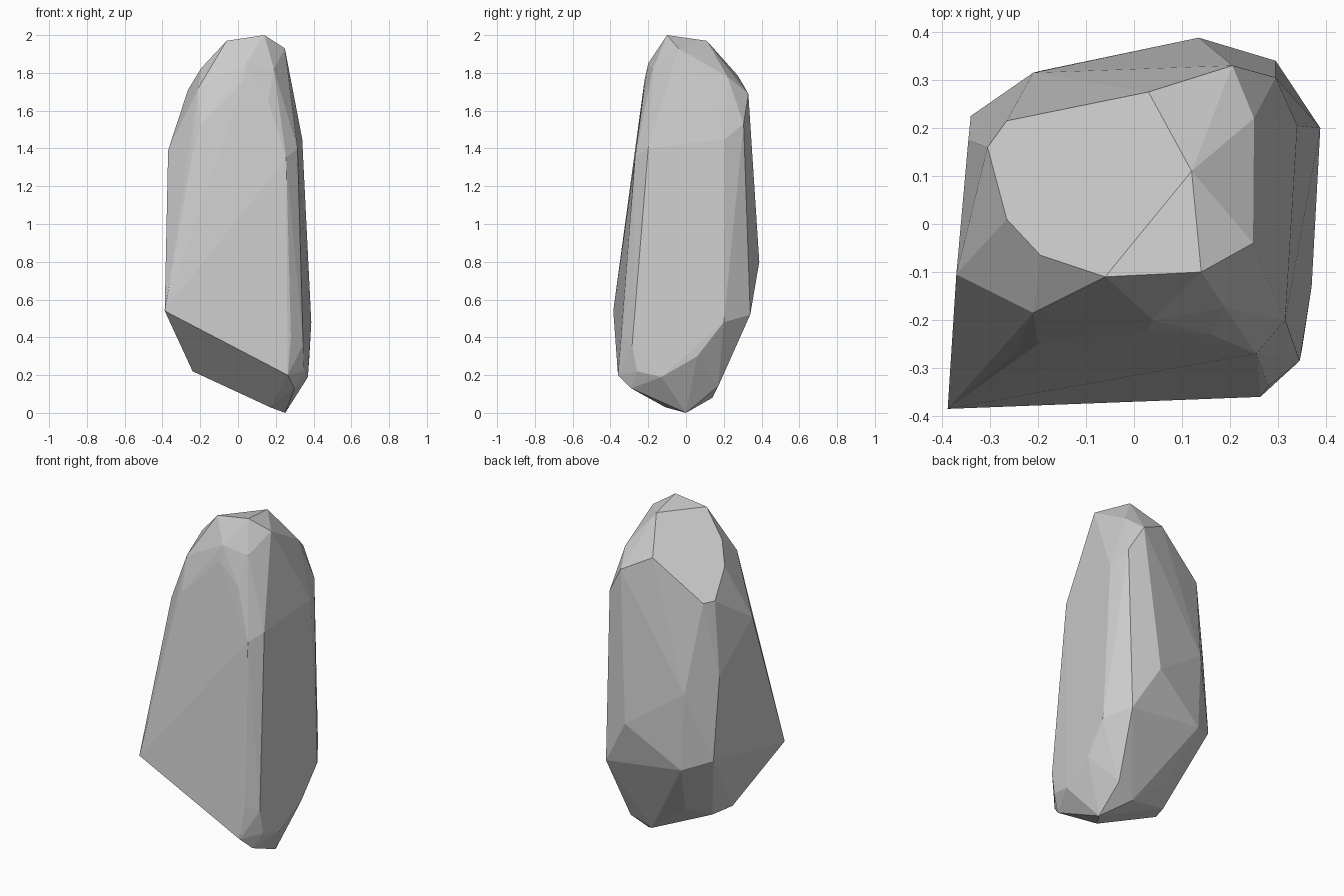
import bpy
import bmesh

# Corner points of the faceted stone, grouped from top to bottom
crown = [(.14, -.10, 2), (-.06, -.11, 1.97), (.12, .11, 1.97), (.248, -.04, 1.93),
         (.04, -.20, 1.85), (-.195, -.065, 1.825), (.19, -.175, 1.82),
         (.03, .275, 1.785), (.25, .22, 1.78), (.03, -.22, 1.76)]
shoulder = [(-.21, -.185, 1.72), (-.265, .01, 1.71), (.205, .33, 1.69), (.16, -.23, 1.65),
            (-.305, .16, 1.57), (-.265, .215, 1.565), (.295, .305, 1.53), (-.20, -.25, 1.52),
            (.34, .205, 1.45), (.315, -.20, 1.4), (-.37, -.105, 1.39), (.255, -.27, 1.35),
            (-.25, -.272, 1.32)]
waist = [(.14, .355, 1.2), (-.345, .175, 1.13), (-.21, .315, 1.04), (.135, .388, .8),
         (-.34, .225, .64), (-.19, .32, .58), (-.388, -.385, .54), (.295, .34, .52),
         (.388, .20, .48), (.28, -.338, .4), (.345, -.285, .36)]
foot = [(.378, .06, .3), (-.10, .15, .26), (.35, -.26, .22), (-.24, -.10, .22),
        (.263, -.36, .2), (.37, -.13, .19), (-.19, .02, .2), (.25, .17, .14),
        (.30, -.29, .13), (.13, .14, .08), (.17, -.11, .03), (.25, 0, 0)]

# Stone: convex skin around the corners, with nearly coplanar triangles merged
bm = bmesh.new()
for band in (crown, shoulder, waist, foot):
    for p in band:
        bm.verts.new(p)
hull = bmesh.ops.convex_hull(bm, input=bm.verts[:])
bmesh.ops.delete(bm, geom=[v for v in bm.verts if not v.link_faces], context='VERTS')
bmesh.ops.dissolve_limit(bm, angle_limit=.03, verts=bm.verts[:], edges=bm.edges[:])
bmesh.ops.recalc_face_normals(bm, faces=bm.faces[:])
mesh = bpy.data.meshes.new("standing_stone")
bm.to_mesh(mesh)
bm.free()
stone = bpy.data.objects.new("standing_stone", mesh)
bpy.context.collection.objects.link(stone)

# Plain grey stone colour
grey = bpy.data.materials.new("light_grey_stone")
grey.diffuse_color = (.6, .6, .6, 1)
mesh.materials.append(grey)
